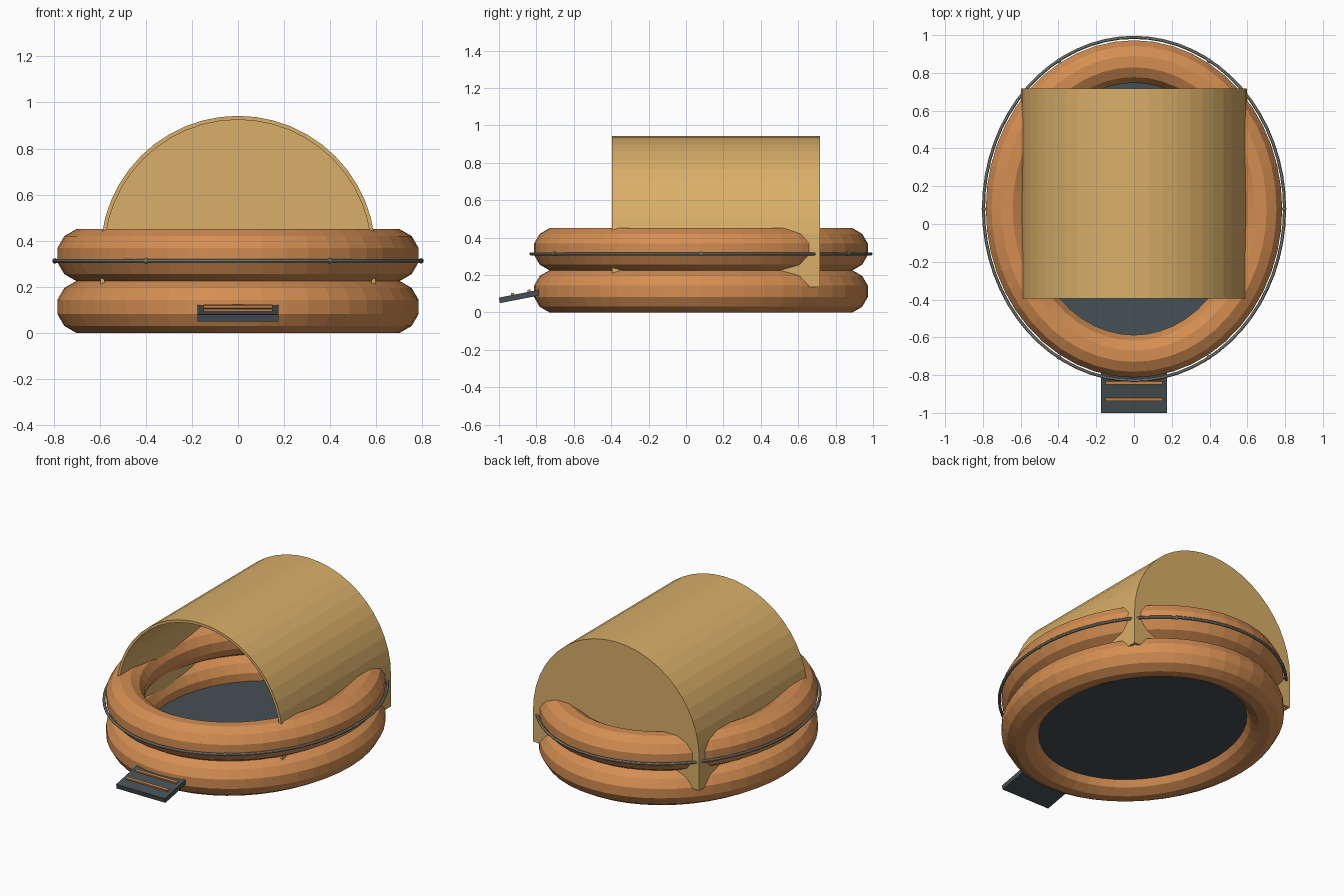
import bpy, bmesh
from math import sin, cos, pi, radians
from mathutils import Matrix, Vector

if "Cube" in bpy.data.objects:
    bpy.data.objects.remove(bpy.data.objects["Cube"])


def material(name, rgb):
    m = bpy.data.materials.new(name)
    m.diffuse_color = (*rgb, 1)
    m.use_nodes = True
    m.node_tree.nodes["Principled BSDF"].inputs["Base Color"].default_value = m.diffuse_color
    return m


ORANGE = material("orange_rubber", (0.66, 0.27, 0.085))
TAN = material("canopy_fabric", (0.70, 0.43, 0.14))
SLATE = material("dark_rubber", (0.06, 0.08, 0.09))
GREY = material("rope_grey", (0.30, 0.30, 0.25))
CY = 0.08  # centre of the oval along y


def finish(name, bm, mat):
    bmesh.ops.recalc_face_normals(bm, faces=bm.faces)
    me = bpy.data.meshes.new(name)
    bm.to_mesh(me)
    bm.free()
    ob = bpy.data.objects.new(name, me)
    me.materials.append(mat)
    bpy.context.collection.objects.link(ob)
    return ob


def oval_ring(name, rx, ry, z, r, sides, mat, steps=48):
    """Round section of even thickness swept along an oval."""
    bm = bmesh.new()
    rings = []
    for i in range(steps):
        a = 2 * pi * i / steps
        n = Vector((cos(a) * ry, sin(a) * rx, 0)).normalized()
        c = Vector((rx * cos(a), CY + ry * sin(a), z))
        ring = []
        for j in range(sides):
            b = 2 * pi * (j + 0.5) / sides
            ring.append(bm.verts.new(c + n * r * cos(b) + Vector((0, 0, r * sin(b)))))
        rings.append(ring)
    for i in range(steps):
        p, q = rings[i], rings[(i + 1) % steps]
        for j in range(sides):
            k = (j + 1) % sides
            bm.faces.new((p[j], q[j], q[k], p[k]))
    return finish(name, bm, mat)


def box(name, size, matrix, mat):
    bm = bmesh.new()
    bmesh.ops.create_cube(bm, size=1)
    bmesh.ops.scale(bm, vec=size, verts=bm.verts)
    bmesh.ops.transform(bm, matrix=matrix, verts=bm.verts)
    return finish(name, bm, mat)


# two stacked buoyancy tubes
oval_ring("lower_tube", 0.672, 0.78, 0.1125, 0.1165, 12, ORANGE)
oval_ring("upper_tube", 0.672, 0.78, 0.3375, 0.1165, 12, ORANGE)

# floor
bm = bmesh.new()
bmesh.ops.create_cone(bm, cap_ends=True, segments=48, radius1=1, radius2=1, depth=1)
bmesh.ops.scale(bm, vec=(0.60, 0.71, 0.02), verts=bm.verts)
bmesh.ops.translate(bm, vec=(0, CY, 0.08), verts=bm.verts)
finish("floor", bm, SLATE)


# canopy: arched shell with straight skirts, closed at the back
def arch(r, n=24):
    pts = [(r * cos(pi * i / n), 0.345 + r * sin(pi * i / n)) for i in range(n + 1)]
    return [(r, 0.135)] + pts + [(-r, 0.135)]


bm = bmesh.new()
outer, inner = arch(0.597), arch(0.58)
F, B = -0.395, 0.717
of, ob = [[bm.verts.new((x, y, z)) for x, z in outer] for y in (F, B)]
nf, nb = [[bm.verts.new((x, y, z)) for x, z in inner] for y in (F, B - 0.015)]
for i in range(len(outer) - 1):
    bm.faces.new((of[i], of[i + 1], ob[i + 1], ob[i]))
    bm.faces.new((nf[i], nb[i], nb[i + 1], nf[i + 1]))
    bm.faces.new((of[i], nf[i], nf[i + 1], of[i + 1]))
bm.faces.new(ob)
bm.faces.new(nb)
for k in (0, -1):
    bm.faces.new((of[k], ob[k], nb[k], nf[k]))
bm.faces.new((ob[0], ob[-1], nb[-1], nb[0]))
finish("canopy", bm, TAN)

# grab rope with six fixing knobs
oval_ring("grab_rope", 0.797, 0.908, 0.3125, 0.009, 8, GREY, 64)
for i in range(6):
    a = i * pi / 3
    bm = bmesh.new()
    bmesh.ops.create_icosphere(bm, subdivisions=2, radius=0.012)
    bmesh.ops.translate(bm, vec=(0.795 * cos(a), CY + 0.906 * sin(a), 0.3125), verts=bm.verts)
    finish(f"rope_knob_{i + 1}", bm, GREY)

# sloping boarding ramp with two grip strips
tilt = Matrix.Translation((0, -0.88, 0.087)) @ Matrix.Rotation(radians(11), 4, 'X')
box("boarding_ramp", (0.35, 0.24, 0.03), tilt, SLATE)
for i, y in enumerate((-0.045, 0.045)):
    box(f"grip_strip_{i + 1}", (0.30, 0.016, 0.014), tilt @ Matrix.Translation((0, y, 0.019)), ORANGE)
